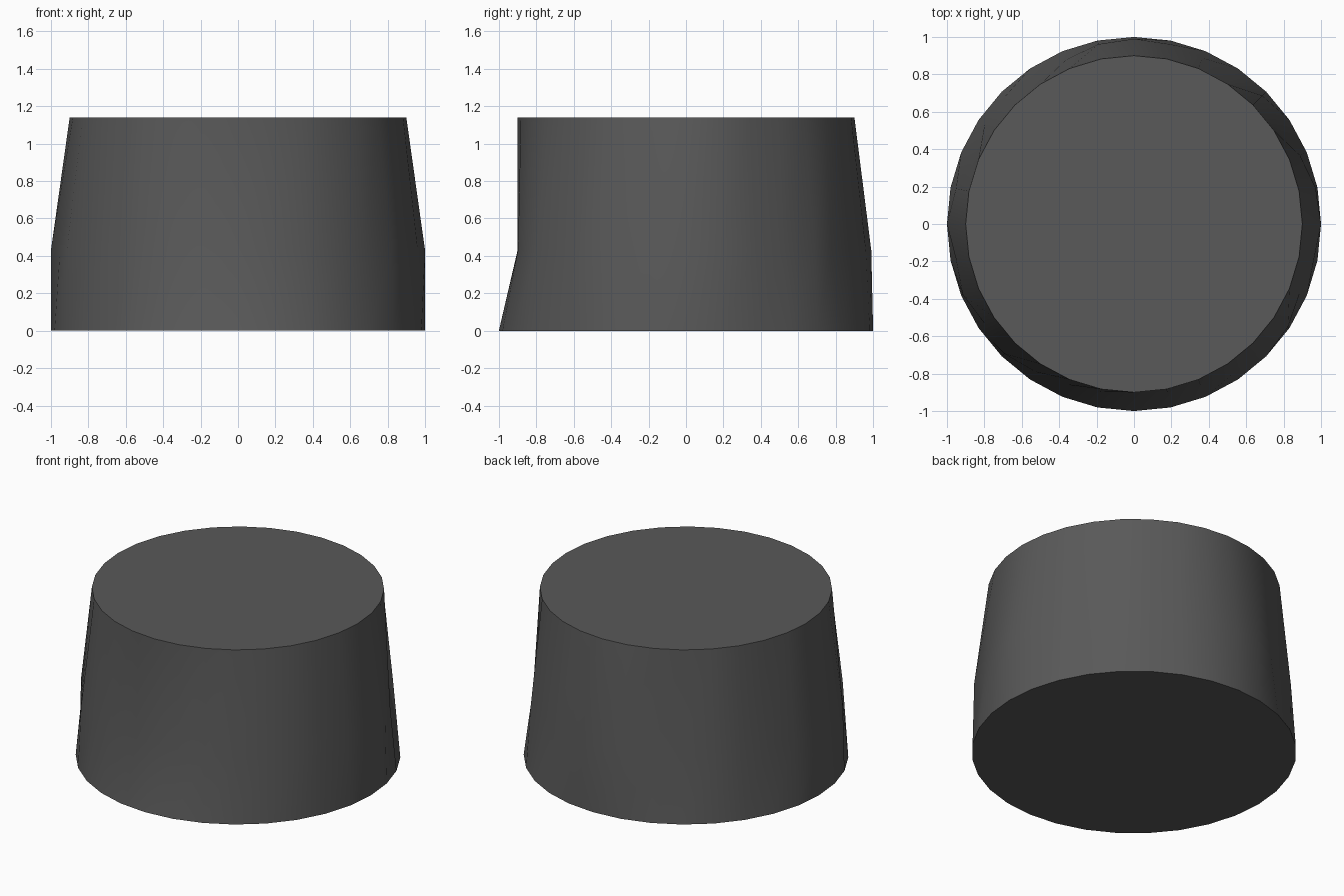
import bpy, bmesh
from math import cos, sin, tau

if "Cube" in bpy.data.objects:
    bpy.data.objects.remove(bpy.data.objects["Cube"])

# Uneven radii of the middle ring, counter-clockwise from +x
MID = [1.0, .99, .96, .92, .97, .93, .96, .98,
       .99, .98, .95, .93, .97, .96, .93, .97,
       1.0, .97, .99, .96, .98, .95, .93, .915,
       .90, .915, .93, .96, .95, .99, .96, .98]
N = len(MID)

# Stump: wide base, uneven middle, narrower flat top
bm = bmesh.new()


def ring(z, radii):
    return [bm.verts.new((r * cos(tau * i / N), r * sin(tau * i / N), z))
            for i, r in enumerate(radii)]


base = ring(0, [1.0] * N)
middle = ring(0.43, MID)
top = ring(1.14, [0.9] * N)
for low, high in ((base, middle), (middle, top)):
    for i in range(N):
        j = (i + 1) % N
        bm.faces.new((low[i], low[j], high[j], high[i]))
bm.faces.new(top)
bm.faces.new(base[::-1])

mesh = bpy.data.meshes.new("stump")
bm.to_mesh(mesh)
bm.free()
stump = bpy.data.objects.new("stump", mesh)
bpy.context.collection.objects.link(stump)

# Dark grey surface
mat = bpy.data.materials.new("dark_grey")
mat.diffuse_color = (0.1, 0.1, 0.1, 1)
mat.use_nodes = True
mat.node_tree.nodes["Principled BSDF"].inputs["Base Color"].default_value = mat.diffuse_color
mesh.materials.append(mat)

# Smooth sides, sharp rims
bpy.context.view_layer.objects.active = stump
stump.select_set(True)
bpy.ops.object.shade_smooth_by_angle(angle=0.52)
